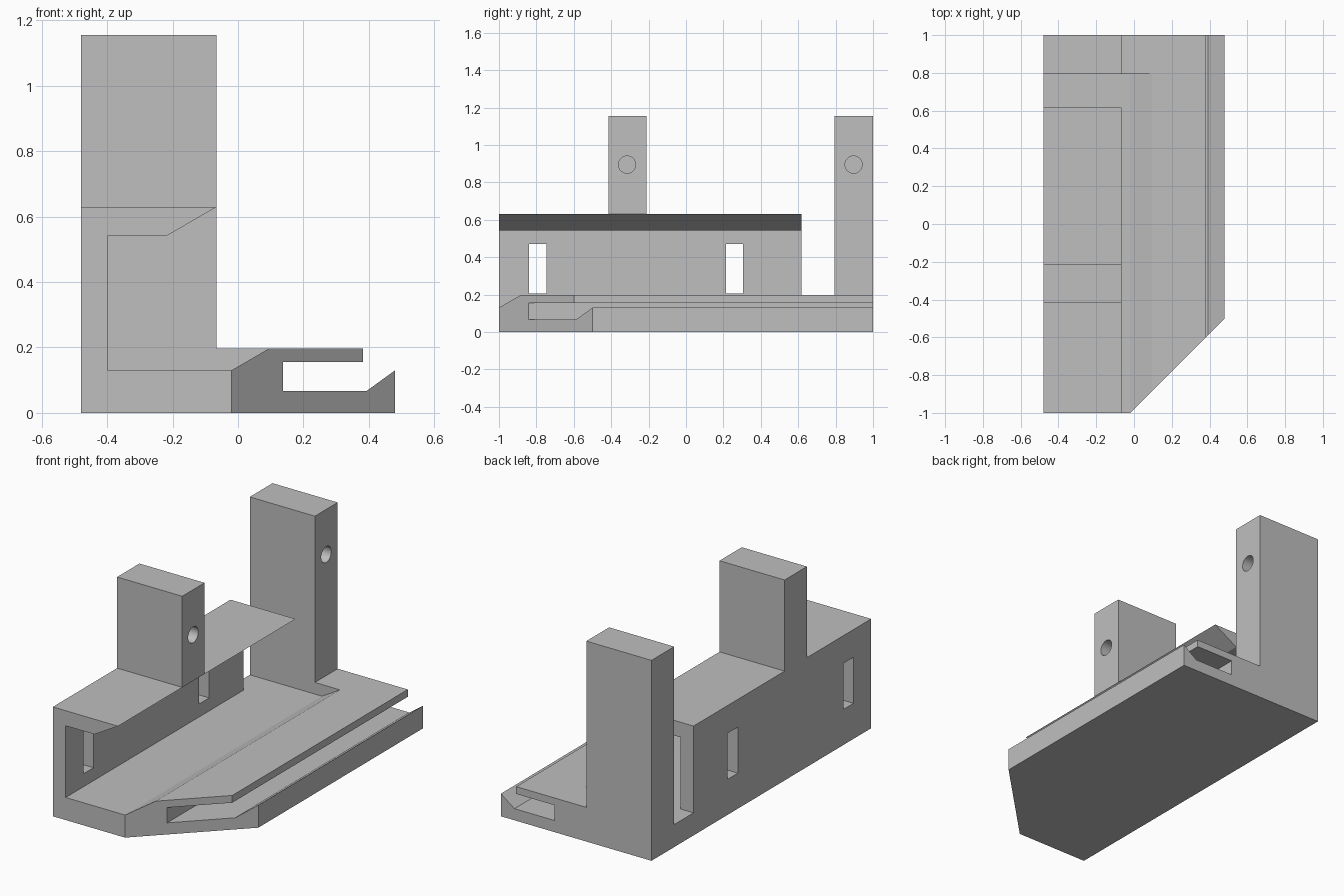
import bpy
import bmesh
from math import radians
from mathutils import Matrix, Vector

if "Cube" in bpy.data.objects:
    bpy.data.objects.remove(bpy.data.objects["Cube"], do_unlink=True)

grey = bpy.data.materials.new("plain grey")
grey.use_nodes = True
grey.diffuse_color = (0.52, 0.52, 0.52, 1)
grey.node_tree.nodes["Principled BSDF"].inputs["Base Color"].default_value = grey.diffuse_color


def make_object(name, bm):
    bmesh.ops.recalc_face_normals(bm, faces=bm.faces)
    mesh = bpy.data.meshes.new(name)
    bm.to_mesh(mesh)
    bm.free()
    mesh.materials.append(grey)
    obj = bpy.data.objects.new(name, mesh)
    bpy.context.collection.objects.link(obj)
    return obj


def prism(name, points, shift):
    """Extrude a closed 3D outline along the shift vector."""
    bm = bmesh.new()
    face = bm.faces.new([bm.verts.new(p) for p in points])
    result = bmesh.ops.extrude_face_region(bm, geom=[face], use_keep_orig=True)
    verts = [v for v in result["geom"] if isinstance(v, bmesh.types.BMVert)]
    bmesh.ops.translate(bm, verts=verts, vec=Vector(shift))
    return make_object(name, bm)


def along_y(name, profile, y0, y1):
    return prism(name, [(x, y0, z) for x, z in profile], (0, y1 - y0, 0))


def box(name, x0, x1, y0, y1, z0, z1):
    return along_y(name, [(x0, z0), (x1, z0), (x1, z1), (x0, z1)], y0, y1)


def combine(target, other, operation):
    """Apply a boolean and discard the other object."""
    other.hide_render = True
    mod = target.modifiers.new(operation, "BOOLEAN")
    mod.operation = operation
    mod.solver = "EXACT"
    mod.object = other
    bpy.context.view_layer.objects.active = target
    bpy.ops.object.modifier_apply(modifier=mod.name)
    bpy.data.objects.remove(other, do_unlink=True)


back, face_x, top, rail_top, floor = -0.48, -0.065, 1.155, 0.197, 0.13

# Body: hooked wall, trough floor, ramp and slotted rail in one section
section = [
    (back, 0), (0.48, 0), (0.48, 0.13), (0.393, 0.067), (0.138, 0.067),
    (0.138, 0.155), (0.382, 0.155), (0.382, rail_top), (0.095, rail_top),
    (-0.02, floor), (-0.398, floor), (-0.398, 0.543), (-0.215, 0.543),
    (face_x, 0.63), (back, 0.63),
]
body = along_y("bracket_body", section, -1, 1)

# Wall stops short of the rear end
combine(body, box("wall_gap", -0.6, -0.03, 0.617, 1.1, floor, 0.8), "DIFFERENCE")

# Angled front corner
corner = [(-0.12, -1.1, -0.1), (0.6, -1.1, -0.1), (0.6, -0.38, -0.1)]
combine(body, prism("corner_cut", corner, (0, 0, 0.5)), "DIFFERENCE")

# Window slots through the wall
for y in (-0.793, 0.26):
    combine(body, box("wall_slot", -0.6, -0.3, y - 0.046, y + 0.046, 0.205, 0.47), "DIFFERENCE")

# Rear post with its foot filling the trough, and front post on the wall
rear = [(back, 0.05), (0.095, 0.05), (0.095, rail_top), (face_x, rail_top),
        (face_x, top), (back, top)]
combine(body, along_y("rear_post", rear, 0.793, 1), "UNION")
combine(body, box("front_post", back, face_x, -0.415, -0.212, 0.63, top), "UNION")

# Blind round holes in the posts
for y in (-0.315, 0.896):
    bm = bmesh.new()
    bmesh.ops.create_cone(
        bm, cap_ends=True, segments=32, radius1=0.046, radius2=0.046, depth=0.5,
        matrix=Matrix.Translation((0, y, 0.895)) @ Matrix.Rotation(radians(90), 4, "Y"))
    combine(body, make_object("post_hole", bm), "DIFFERENCE")

bpy.ops.object.select_all(action="DESELECT")
body.select_set(True)
bpy.context.view_layer.objects.active = body
bpy.ops.object.shade_smooth_by_angle(angle=radians(25))
